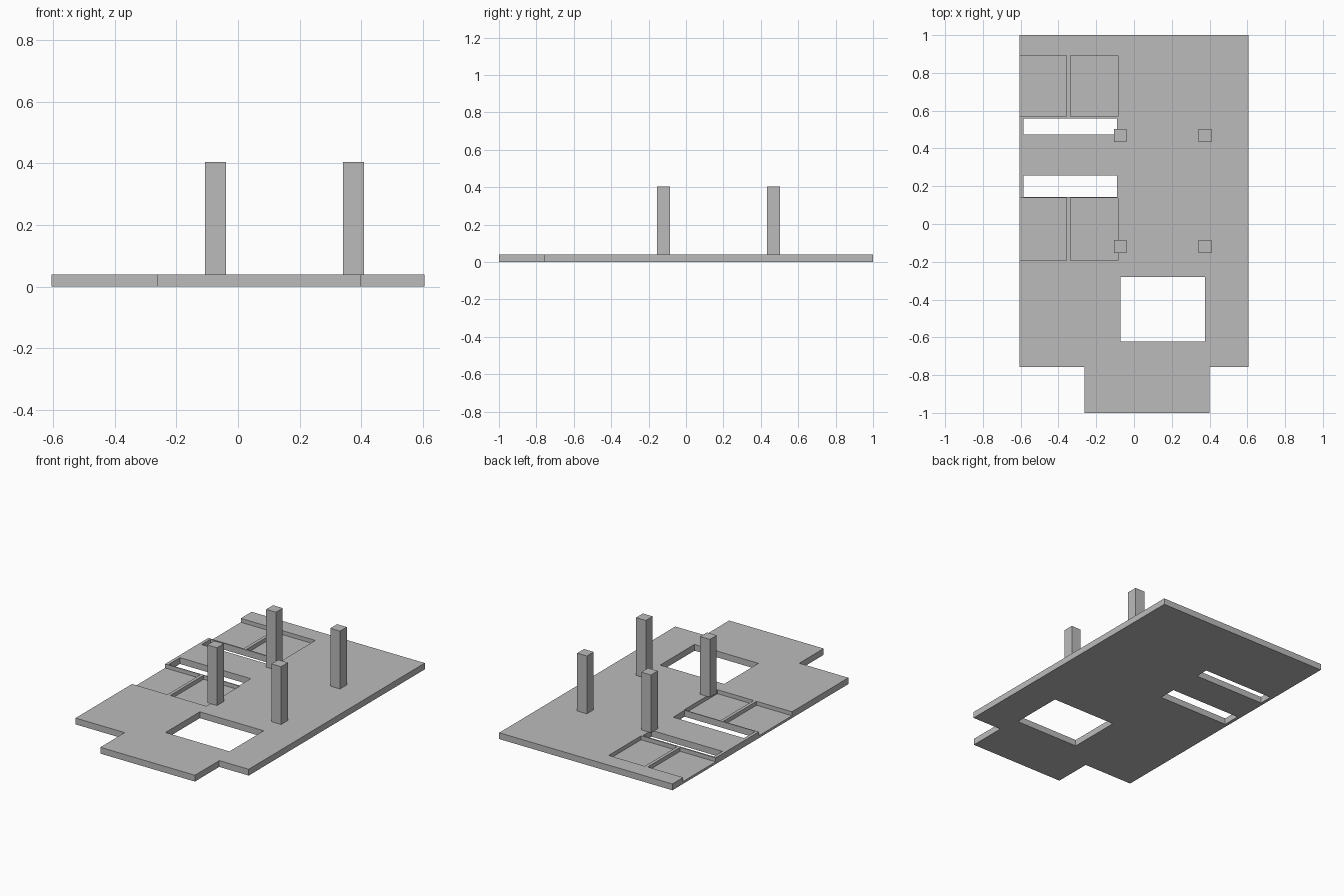
import bpy

cube = bpy.data.objects.get("Cube")
if cube:
    bpy.data.objects.remove(cube, do_unlink=True)

THICK = 0.04     # floor slab thickness
POCKET = 0.015   # height of the sunken floors
TOP = 0.405      # top of the columns

grey = bpy.data.materials.new("plain grey")
grey.use_nodes = True
colour = (0.5, 0.5, 0.5, 1)
grey.diffuse_color = colour
grey.node_tree.nodes["Principled BSDF"].inputs["Base Color"].default_value = colour


def prism(name, outline, z0, z1):
    """Extrude a counter-clockwise outline from z0 to z1."""
    n = len(outline)
    verts = [(x, y, z) for z in (z0, z1) for x, y in outline]
    faces = [list(range(n))[::-1], list(range(n, 2 * n))]
    faces += [(i, (i + 1) % n, (i + 1) % n + n, i + n) for i in range(n)]
    mesh = bpy.data.meshes.new(name)
    mesh.from_pydata(verts, [], faces)
    mesh.materials.append(grey)
    obj = bpy.data.objects.new(name, mesh)
    bpy.context.scene.collection.objects.link(obj)
    return obj


def box(name, x0, x1, y0, y1, z0, z1):
    return prism(name, [(x0, y0), (x1, y0), (x1, y1), (x0, y1)], z0, z1)


# Floor slab with the front tongue
slab = prism("floor_slab", [
    (-0.605, -0.757), (-0.262, -0.757), (-0.262, -1), (0.399, -1),
    (0.399, -0.757), (0.605, -0.757), (0.605, 1), (-0.605, 1)], 0, THICK)

# Openings through the slab
cutters = [
    box("front_opening_cutter", -0.071, 0.376, -0.622, -0.28, -0.1, 0.1),
    box("back_slot_cutter", -0.585, -0.09, 0.473, 0.559, -0.1, 0.1),
    box("middle_slot_cutter", -0.585, -0.09, 0.143, 0.256, -0.1, 0.1),
]

# Sunken floors, the outer ones open at the slab edge
for place, y0, y1 in (("back", 0.568, 0.892), ("middle", -0.194, 0.137)):
    for side, x0, x1 in (("outer", -0.7, -0.357), ("inner", -0.337, -0.084)):
        cutters.append(box(f"{place}_{side}_pocket_cutter", x0, x1, y0, y1, POCKET, 0.1))

for cutter in cutters:
    mod = slab.modifiers.new(cutter.name, "BOOLEAN")
    mod.operation = "DIFFERENCE"
    mod.solver = "EXACT"
    mod.object = cutter
    cutter.hide_render = True
    cutter.hide_viewport = True

# Four square columns
HALF = 0.034
for row, y in (("front", -0.12), ("back", 0.468)):
    for side, x in (("right", -0.073), ("left", 0.375)):
        box(f"{row}_{side}_column", x - HALF, x + HALF, y - HALF, y + HALF, THICK, TOP)
